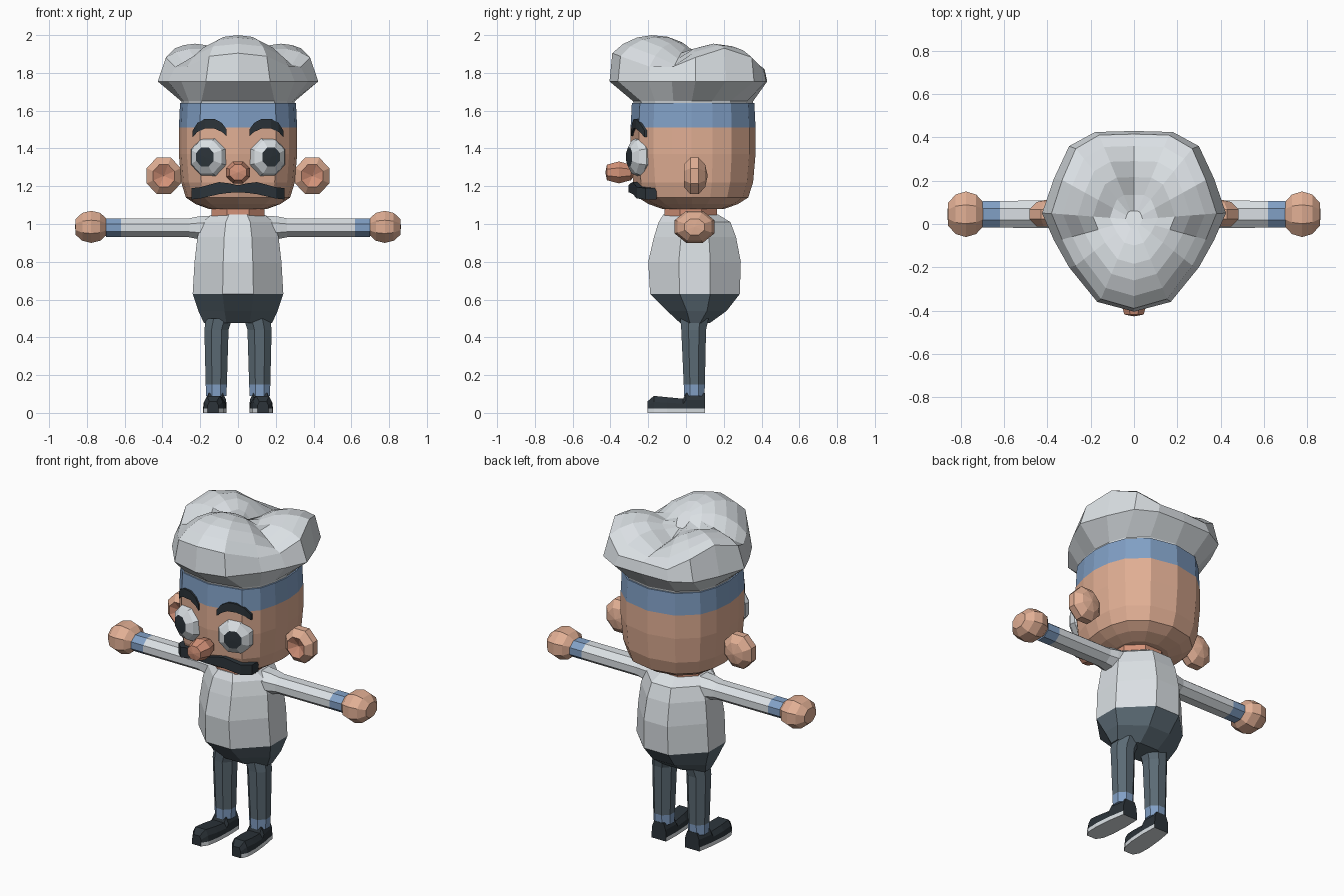
import bpy, bmesh, math
from mathutils import Matrix, Vector

if "Cube" in bpy.data.objects:
    bpy.data.objects.remove(bpy.data.objects["Cube"])


def mat(name, r, g, b):
    m = bpy.data.materials.new(name)
    m.diffuse_color = (r, g, b, 1)
    m.use_nodes = True
    m.node_tree.nodes["Principled BSDF"].inputs["Base Color"].default_value = m.diffuse_color
    return m


WHITE = mat("white_cloth", .70, .74, .77)
SKIN = mat("skin", .75, .425, .295)
PINK = mat("rosy_skin", .66, .29, .19)
BLUE = mat("blue_trim", .22, .35, .56)
SLATE = mat("slate_trousers", .105, .145, .175)
DARK = mat("dark_hair_and_leather", .025, .034, .042)


def finish(bm, name, mats):
    bmesh.ops.recalc_face_normals(bm, faces=bm.faces)
    me = bpy.data.meshes.new(name)
    bm.to_mesh(me)
    bm.free()
    for m in mats:
        me.materials.append(m)
    ob = bpy.data.objects.new(name, me)
    bpy.context.collection.objects.link(ob)
    return ob


def loft(name, rings, mats, rule=None):
    """Skin a list of equal-length point rings, cap both ends, colour faces by rule(centre)."""
    bm = bmesh.new()
    vs = [[bm.verts.new(p) for p in ring] for ring in rings]
    n = len(vs[0])
    for a, b in zip(vs, vs[1:]):
        for i in range(n):
            j = (i + 1) % n
            bm.faces.new((a[i], a[j], b[j], b[i]))
    bm.faces.new(vs[0])
    bm.faces.new(vs[-1])
    if rule:
        for f in bm.faces:
            f.material_index = rule(f.calc_center_median())
    return finish(bm, name, mats)


def ball(name, loc, radii, align, mats, rings=6, yaw=0, pole=1.0):
    """Low-poly ellipsoid; second material colours the cap, pole sets the height of the cap centre."""
    bm = bmesh.new()
    bmesh.ops.create_uvsphere(bm, u_segments=8, v_segments=rings, radius=1)
    for f in bm.faces:
        if len(mats) > 1 and f.calc_center_median().z > .8:
            f.material_index = 1
    for v in bm.verts:
        if v.co.z > .99:
            v.co.z = pole
    m = (Matrix.Translation(loc) @ Matrix.Rotation(yaw, 4, 'Z')
         @ Matrix.Diagonal((*radii, 1)) @ align @ Matrix.Rotation(math.pi / 8, 4, 'Z'))
    bm.transform(m)
    return finish(bm, name, mats)


def octagon(rx, ry, c=.414):
    """Octagon touching the given half extents; c is the relative width of its axis-facing sides."""
    q = [(1, c), (c, 1), (-c, 1), (-1, c), (-1, -c), (-c, -1), (c, -1), (1, -c)]
    return [(x * rx, y * ry) for x, y in q]


def column(cx, z, rx, y0, y1, c=.414):
    return [(cx + a, (y0 + y1) / 2 + b, z) for a, b in octagon(rx, (y1 - y0) / 2, c)]


def mirrored(half):
    return half + [(-x, y) for x, y in half[-2:0:-1]]


FRONT = Matrix.Rotation(math.pi / 2, 4, 'X')

# Head and headband
head = mirrored([(0, -.29), (.2, -.247), (.268, -.17), (.297, -.07), (.31, .03),
                 (.3, .14), (.263, .24), (.16, .332), (0, .365)])


def head_ring(z, s):
    return [(x * s, .04 + (y - .04) * s, z) for x, y in head]


loft("head", [head_ring(z, s) for z, s in
              [(1.08, .5), (1.105, .72), (1.14, .89), (1.22, .97), (1.37, 1.01), (1.51, 1.01), (1.64, .99)]],
     [SKIN, BLUE], lambda c: int(c.z > 1.51))

# Puffy three-lobed hat
brim = mirrored([(0, -.405), (.17, -.36), (.3, -.2), (.37, -.075), (.425, .05),
                 (.37, .21), (.3, .36), (.18, .425), (0, .43)])
LOBES = [((0, -.17), .28, 1.75, .25), ((.22, .16), .26, 1.74, .215), ((-.22, .16), .26, 1.74, .215)]


def puff(x, y):
    z = 1.855 - .2 * (x * x + y * y)
    for (cx, cy), r, base, h in LOBES:
        d = ((x - cx) ** 2 + (y - cy) ** 2) / r ** 2
        if d < 1:
            z = max(z, base + h * math.sqrt(1 - d))
    return z


hat = [head_ring(1.635, .96), head_ring(1.65, .97), [(x, y, 1.755) for x, y in brim]]
for s in (.965, .83, .66, .48, .28, .1):
    pts = [(x * s * .93, .02 + (y - .02) * s) for x, y in brim]
    hat.append([(x, y, puff(x, y)) for x, y in pts])
loft("hat", hat, [WHITE])


# Facial hair that follows the front of the head
def face_y(x):
    x = abs(x)
    return -.304 + .22 * min(x, .2) + 1.0 * max(0, x - .2)


def strip(name, cols):
    loft(name, [[(x, face_y(x), lo), (x, face_y(x), hi), (x, face_y(x) + .06, hi), (x, face_y(x) + .06, lo)]
                for x, lo, hi in cols], [DARK])


half = [(.045, 1.165, 1.215), (.1, 1.158, 1.222), (.2, 1.135, 1.195), (.245, 1.13, 1.19)]
strip("moustache", [(-x, a, b) for x, a, b in half[::-1]] + [(0, 1.168, 1.205)] + half)

ball("nose", (0, -.355, 1.273), (.068, .09, .063), FRONT, [PINK], 4, 0, .8)

# Neck, torso and trousers
loft("neck", [column(0, z, .14, -.115, .165) for z in (1.02, 1.12)], [PINK])
loft("torso", [column(0, *r, .34) for r in [(.63, .24, -.19, .285), (.8, .23, -.2, .29), (.93, .215, -.17, .265),
                                            (1.01, .19, -.145, .235), (1.05, .14, -.12, .17)]], [WHITE])
loft("trouser_hips", [column(0, *r, .34) for r in [(.63, .24, -.19, .285), (.54, .21, -.1, .215),
                                                   (.475, .18, -.03, .125)]], [SLATE])

for s, side in ((1, "left"), (-1, "right")):
    # Eyes and eyebrows
    ball(side + "_eye", (s * .155, -.242, 1.355), (.106, .072, .11), FRONT, [WHITE, DARK], 6, s * .33, .9)
    strip(side + "_eyebrow", [(s * x, lo, hi) for x, lo, hi in
                              [(.06, 1.465, 1.5), (.085, 1.487, 1.535), (.125, 1.505, 1.557),
                               (.175, 1.505, 1.557), (.215, 1.487, 1.535), (.24, 1.46, 1.495)]])
    # Ears with a hollow front
    ball(side + "_ear", (s * .393, .045, 1.255), (.103, .07, .11), FRONT, [SKIN, PINK], 5, 0, .35)
    # Arm with blue cuff, and hand
    loft(side + "_arm", [[(s * x, .045 + a, .98 + b) for a, b in octagon(ry, rz)] for x, ry, rz in
                         [(.13, .085, .065), (.21, .075, .06), (.26, .064, .05), (.62, .062, .05), (.7, .062, .05)]],
         [WHITE, BLUE], lambda c: int(abs(c.x) > .62))
    ball(side + "_hand", (s * .777, .045, .985), (.095, .114, .092),
         Matrix.Rotation(s * math.pi / 2, 4, 'Y'), [SKIN], 6, 0, .9)
    # Leg with blue sock
    loft(side + "_leg", [column(s * cx, z, r, y0, y1) for z, cx, r, y0, y1 in
                         [(.09, .115, .054, -.01, .098), (.15, .115, .056, -.012, .1),
                          (.44, .114, .064, -.025, .106), (.5, .1, .07, -.03, .12)]],
         [SLATE, BLUE], lambda c: int(c.z < .15))
    # Shoe with pale sole
    shoe = []
    for y, w, t in [(-.205, .03, .06), (-.17, .052, .09), (-.1, .06, .083),
                    (-.015, .058, .075), (0, .058, .105), (.1, .048, .105)]:
        sec = [(w, 0), (w, .023), (w * .95, t * .65), (w * .65, t)]
        sec += [(-a, b) for a, b in sec[::-1]]
        shoe.append([(s * (.118 - .07 * y) + a, y, b) for a, b in sec])
    loft(side + "_shoe", shoe, [DARK, WHITE], lambda c: int(c.z < .02))
